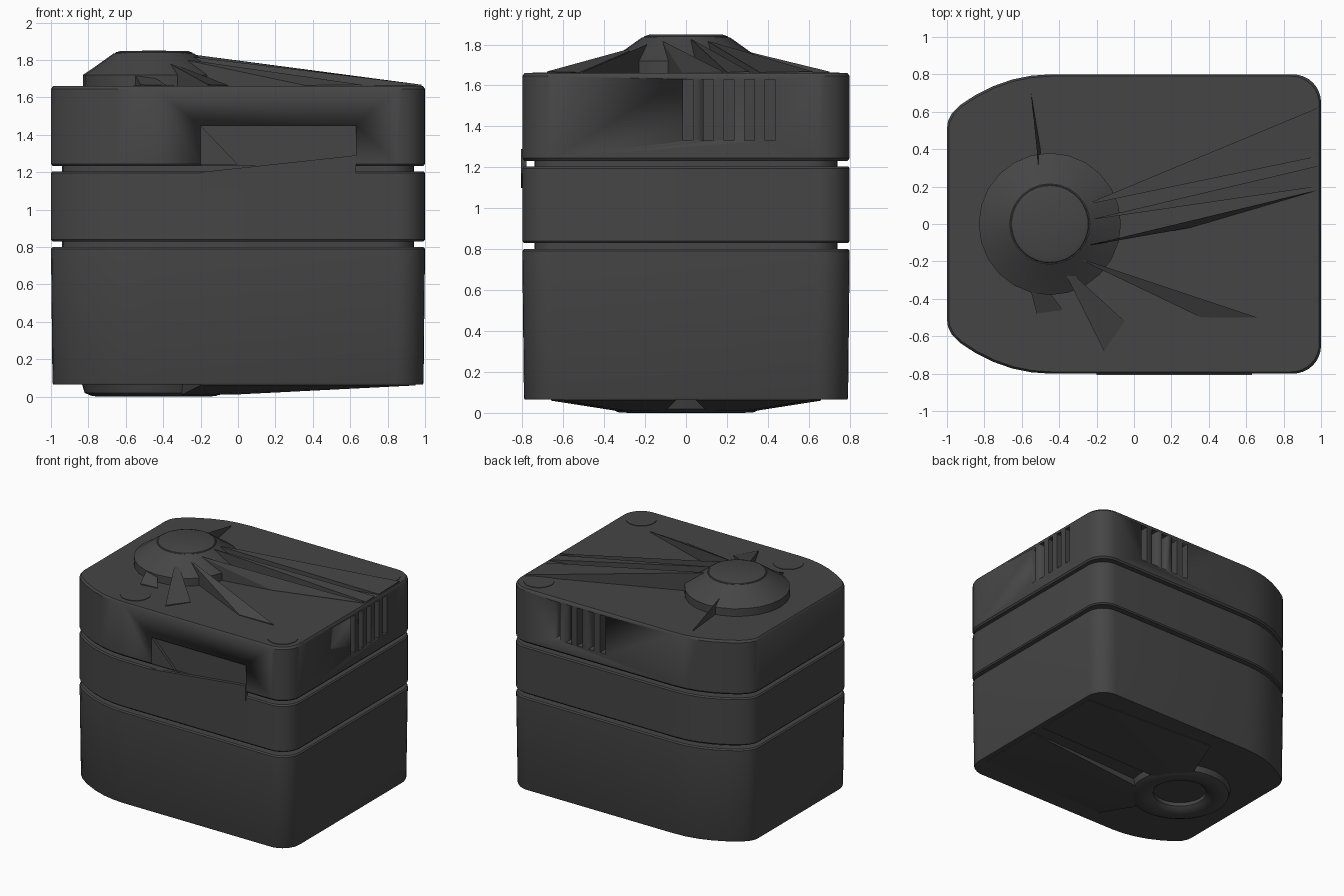
import bpy, bmesh, math
from mathutils import Vector

if "Cube" in bpy.data.objects:
    bpy.data.objects.remove(bpy.data.objects["Cube"])

dark = bpy.data.materials.new("dark_plastic")
dark.diffuse_color = (0.06, 0.06, 0.06, 1)
dark.use_nodes = True
dark.node_tree.nodes["Principled BSDF"].inputs["Base Color"].default_value = dark.diffuse_color
HUB = Vector((-0.45, 0, 0))


def finish(name, bm, angle=35):
    bmesh.ops.recalc_face_normals(bm, faces=bm.faces)
    me = bpy.data.meshes.new(name)
    bm.to_mesh(me)
    bm.free()
    ob = bpy.data.objects.new(name, me)
    bpy.context.collection.objects.link(ob)
    me.materials.append(dark)
    bpy.ops.object.select_all(action='DESELECT')
    ob.select_set(True)
    bpy.context.view_layer.objects.active = ob
    bpy.ops.object.shade_smooth_by_angle(angle=math.radians(angle))
    return ob


def outline():
    # half outline on the +y side, mirrored to -y: tight right corners, long left curves
    r = 0.15
    half = [(1 - r + r * math.cos(a), 0.8 - r + r * math.sin(a))
            for a in (math.pi / 2 * i / 8 for i in range(9))]
    half += [(-0.45, 0.8), (-0.55, 0.793), (-0.65, 0.773), (-0.75, 0.738), (-0.85, 0.688),
             (-0.93, 0.636), (-0.975, 0.59), (-0.995, 0.55), (-1, 0.51)]
    return half + [(x, -y) for x, y in reversed(half)]


def block(name, levels):
    # loft the footprint through (inset, z) levels
    bm = bmesh.new()
    rings = []
    for inset, z in levels:
        rings.append([bm.verts.new((x * (1 - inset), y * (1 - inset / 0.8), z))
                      for x, y in outline()])
    for a, b in zip(rings, rings[1:]):
        n = len(a)
        for i in range(n):
            bm.faces.new((a[i], a[(i + 1) % n], b[(i + 1) % n], b[i]))
    bm.faces.new(rings[0])
    bm.faces.new(rings[-1])
    return finish(name, bm)


def lathe(name, profile, centre, seg=48):
    bm = bmesh.new()
    vs = [bm.verts.new((r, 0, z)) for r, z in profile]
    es = [bm.edges.new(p) for p in zip(vs, vs[1:])]
    bmesh.ops.spin(bm, geom=vs + es, cent=(0, 0, 0), axis=(0, 0, 1),
                   angle=2 * math.pi, steps=seg, use_duplicate=False)
    bmesh.ops.remove_doubles(bm, verts=bm.verts, dist=1e-4)
    bmesh.ops.translate(bm, verts=bm.verts, vec=centre)
    return finish(name, bm)


def hull(name, pts):
    bm = bmesh.new()
    for p in pts:
        bm.verts.new(p)
    res = bmesh.ops.convex_hull(bm, input=bm.verts)
    junk = {g for g in res["geom_interior"] + res["geom_unused"]
            if isinstance(g, bmesh.types.BMVert)}
    bmesh.ops.delete(bm, geom=list(junk), context='VERTS')
    return finish(name, bm, 15)


def box_into(bm, lo, hi):
    vs = bmesh.ops.create_cube(bm, size=1)["verts"]
    lo, hi = Vector(lo), Vector(hi)
    for v in vs:
        v.co = Vector([(lo[i] + hi[i]) / 2 + v.co[i] * (hi[i] - lo[i]) for i in range(3)])


# three stacked housing layers around an inner core
block("lower_housing", [(0.012, 0.065), (0.008, 0.075), (0, 0.79), (0.008, 0.80)])
block("middle_band", [(0.008, 0.83), (0, 0.84), (0, 1.195), (0.008, 1.205)])
upper = block("upper_housing", [(0.01, 1.232), (0, 1.245), (0, 1.645), (0.01, 1.66)])
block("inner_core", [(0.06, 0.7), (0.06, 1.3)])

# vent slots on the right and back, and a shallow front recess
bm = bmesh.new()
for i in range(5):
    y = 0.01 + 0.1 * i
    box_into(bm, (0.93, y - 0.025, 1.33), (1.1, y + 0.025, 1.63))
    x = 0.17 + 0.1 * i
    box_into(bm, (x - 0.025, 0.73, 1.33), (x + 0.025, 0.9, 1.63))
box_into(bm, (-0.2, -0.9, 1.2), (0.63, -0.775, 1.45))
cutter = finish("slot_cutter", bm)
cutter.hide_render = True
cutter.hide_viewport = True
cut = upper.modifiers.new("slots", 'BOOLEAN')
cut.object = cutter
cut.solver = 'EXACT'

# front latch flap: sloping sheets filling the recess and overlapping the band
hull("latch_panel", [(-0.2, -0.797, 1.45), (-0.2, -0.797, 1.24), (0, -0.795, 1.24),
                     (-0.2, -0.775, 1.45), (-0.2, -0.775, 1.24), (0, -0.775, 1.24)])
hull("latch_flap", [(x, y, z) for y in (-0.806, -0.78) for x, z in
                    ((-0.2, 1.20), (-0.2, 1.10), (0.45, 1.12), (0.63, 1.17),
                     (0.63, 1.29), (0.1, 1.23))])

# raised knob on a flared collar
lathe("knob_collar", [(0, 1.65), (0.38, 1.65), (0.38, 1.72), (0.32, 1.76),
                      (0.215, 1.835), (0, 1.835)], HUB, 24)
lathe("knob", [(0, 1.75), (0.21, 1.75), (0.215, 1.825), (0.205, 1.84),
               (0.18, 1.848), (0, 1.85)], HUB)

# low ridges fanning from the knob: near point, two far points on the top plate
fans = [((-0.27, 0.10, 1.82), (0.98, 0.62), (0.98, 0.36)),
        ((-0.25, 0.02, 1.83), (0.98, 0.31), (0.98, 0.20)),
        ((-0.27, -0.12, 1.82), (0.98, 0.18), (0.30, -0.02)),
        ((-0.33, -0.17, 1.81), (0.66, -0.50), (0.36, -0.50)),
        ((-0.40, -0.20, 1.80), (-0.16, -0.68), (-0.05, -0.52)),
        ((-0.60, -0.17, 1.80), (-0.52, -0.48), (-0.38, -0.46)),
        ((-0.50, 0.20, 1.79), (-0.55, 0.70), (-0.50, 0.40))]
for i, (near, a, b) in enumerate(fans):
    hull(f"top_ridge_{i + 1}", [near, (near[0], near[1], 1.655), (*a, 1.668), (*b, 1.664),
                                (*a, 1.655), (*b, 1.655)])

# round screw covers on the top plate
for i, (x, y) in enumerate(((-0.45, -0.64), (0.84, -0.64), (0.84, 0.64))):
    lathe(f"screw_cover_{i + 1}", [(0, 1.65), (0.11, 1.65), (0.11, 1.664), (0, 1.664)], (x, y, 0), 32)

# underside: rounded ring foot and a shallow wedge running to the right edge
lathe("ring_foot", [(0.20, 0.07), (0.20, 0.035), (0.23, 0.01), (0.28, 0), (0.33, 0.003),
                    (0.37, 0.02), (0.385, 0.07)], HUB)
for i, s in enumerate((1, -1)):
    hull(f"underside_wedge_{i + 1}", [(-0.3, 0.34 * s, 0.01), (-0.1, 0.1 * s, 0.01), (0, 0.3 * s, 0.012),
                                      (0.95, 0.05 * s, 0.06), (0.95, 0.6 * s, 0.06),
                                      (-0.2, 0.66 * s, 0.06), (-0.3, 0.34 * s, 0.07),
                                      (-0.1, 0.1 * s, 0.07), (0.95, 0.05 * s, 0.07),
                                      (0.95, 0.6 * s, 0.07), (-0.2, 0.66 * s, 0.07)])
